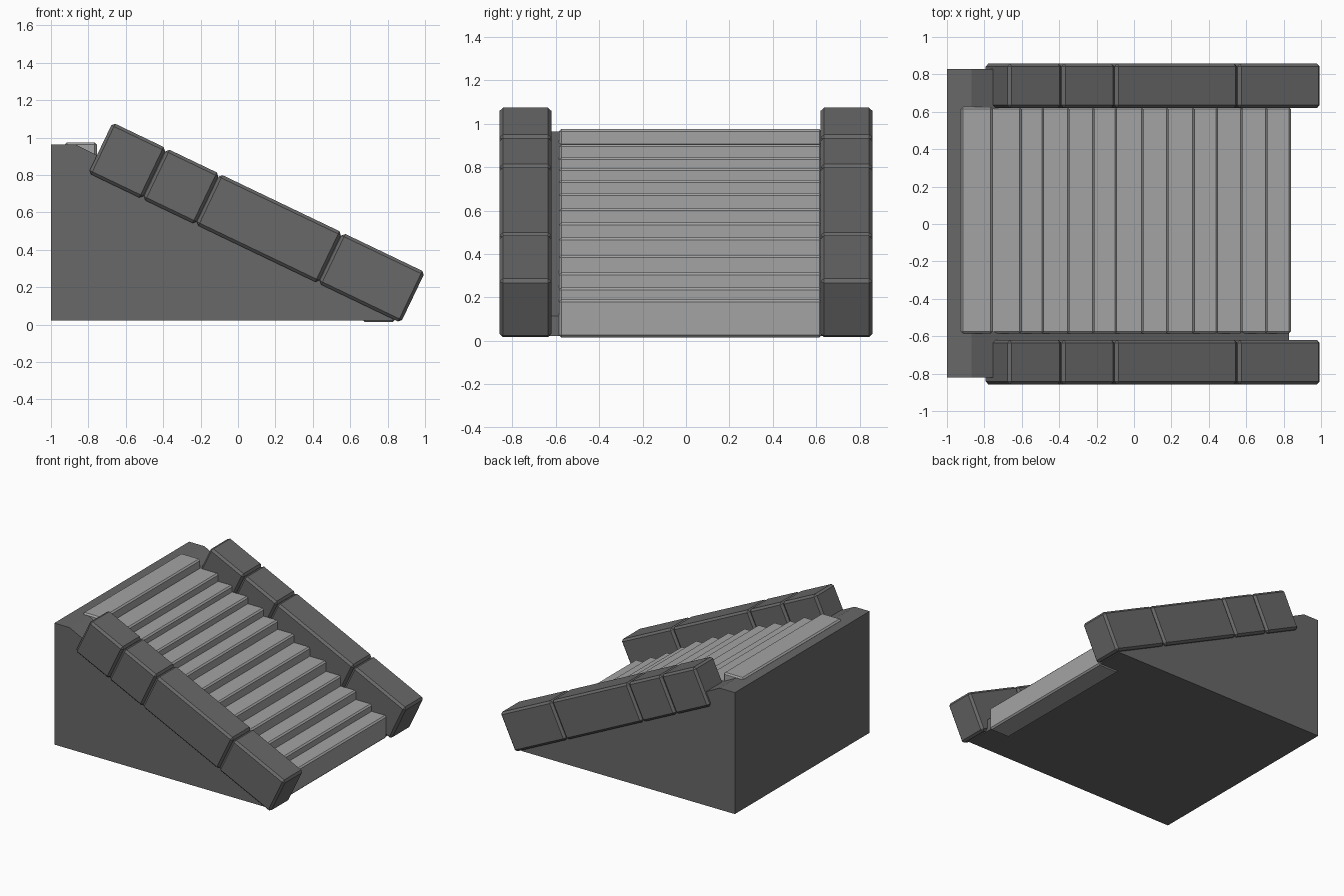
import bpy, bmesh, math
from mathutils import Matrix

if "Cube" in bpy.data.objects:
    bpy.data.objects.remove(bpy.data.objects["Cube"])


def material(name, v):
    m = bpy.data.materials.new(name)
    m.diffuse_color = (v, v, v, 1)
    m.use_nodes = True
    m.node_tree.nodes["Principled BSDF"].inputs["Base Color"].default_value = m.diffuse_color
    return m


dark = material("dark stone", 0.14)
light = material("light stone", 0.37)


def finish(bm, name, mat):
    bmesh.ops.recalc_face_normals(bm, faces=bm.faces)
    me = bpy.data.meshes.new(name)
    bm.to_mesh(me)
    bm.free()
    me.materials.append(mat)
    ob = bpy.data.objects.new(name, me)
    bpy.context.collection.objects.link(ob)
    return ob


def box(name, x, y, z, bevel, mat, matrix=None):
    """Chamfered box from (min, max) ranges, optionally placed by a matrix."""
    bm = bmesh.new()
    bmesh.ops.create_cube(bm, size=1)
    for v in bm.verts:
        v.co = [r[0] + (c + 0.5) * (r[1] - r[0]) for r, c in zip((x, y, z), v.co)]
    if bevel:
        bmesh.ops.bevel(bm, geom=bm.edges[:], offset=bevel, segments=1,
                        affect='EDGES', profile=0.5)
    if matrix:
        bm.transform(matrix)
    return finish(bm, name, mat)


# wedge base: side profile extruded across the width
profile = [(-1, 0.022), (0.83, 0.022), (0.83, 0.115), (-0.87, 0.963), (-1, 0.963)]
bm = bmesh.new()
face = bm.faces.new([bm.verts.new((x, -0.82, z)) for x, z in profile])
ext = bmesh.ops.extrude_face_region(bm, geom=[face])
for v in ext["geom"]:
    if isinstance(v, bmesh.types.BMVert):
        v.co.y = 0.83
finish(bm, "wedge_base", dark)

# steps
edges = [-0.925, -0.755, -0.6, -0.48, -0.345, -0.21, -0.09, 0.05,
         0.185, 0.325, 0.45, 0.58, 0.715, 0.84]
tops = [0.975, 0.905, 0.845, 0.795, 0.74, 0.68, 0.61, 0.545,
        0.475, 0.395, 0.315, 0.245, 0.19]
for i, top in enumerate(tops):
    last = i == len(tops) - 1
    x0 = edges[i] - (0.05 if i else 0)
    bottom = 0.015 if last else top - 0.15
    box(f"step_{i + 1}", (x0, edges[i + 1]), (-0.585, 0.625), (bottom, top), 0.011, light)

# sloping side walls of four blocks each
slope = Matrix.Translation((-0.80, 0, 0.81)) @ Matrix.Rotation(math.atan(0.479), 4, 'Y')
spans = [(0, 0.318), (0.322, 0.634), (0.636, 1.361), (1.364, 1.852)]
for side, s in (("front", -1), ("back", 1)):
    for i, span in enumerate(spans):
        y = sorted((s * 0.62, s * 0.858))
        box(f"{side}_wall_block_{i + 1}", span, y, (0, 0.30), 0.016, dark, slope)
    # core closes the joints between the blocks
    box(f"{side}_wall_core", (0.05, 1.8), sorted((s * 0.64, s * 0.84)),
        (0.02, 0.28), 0, dark, slope)
